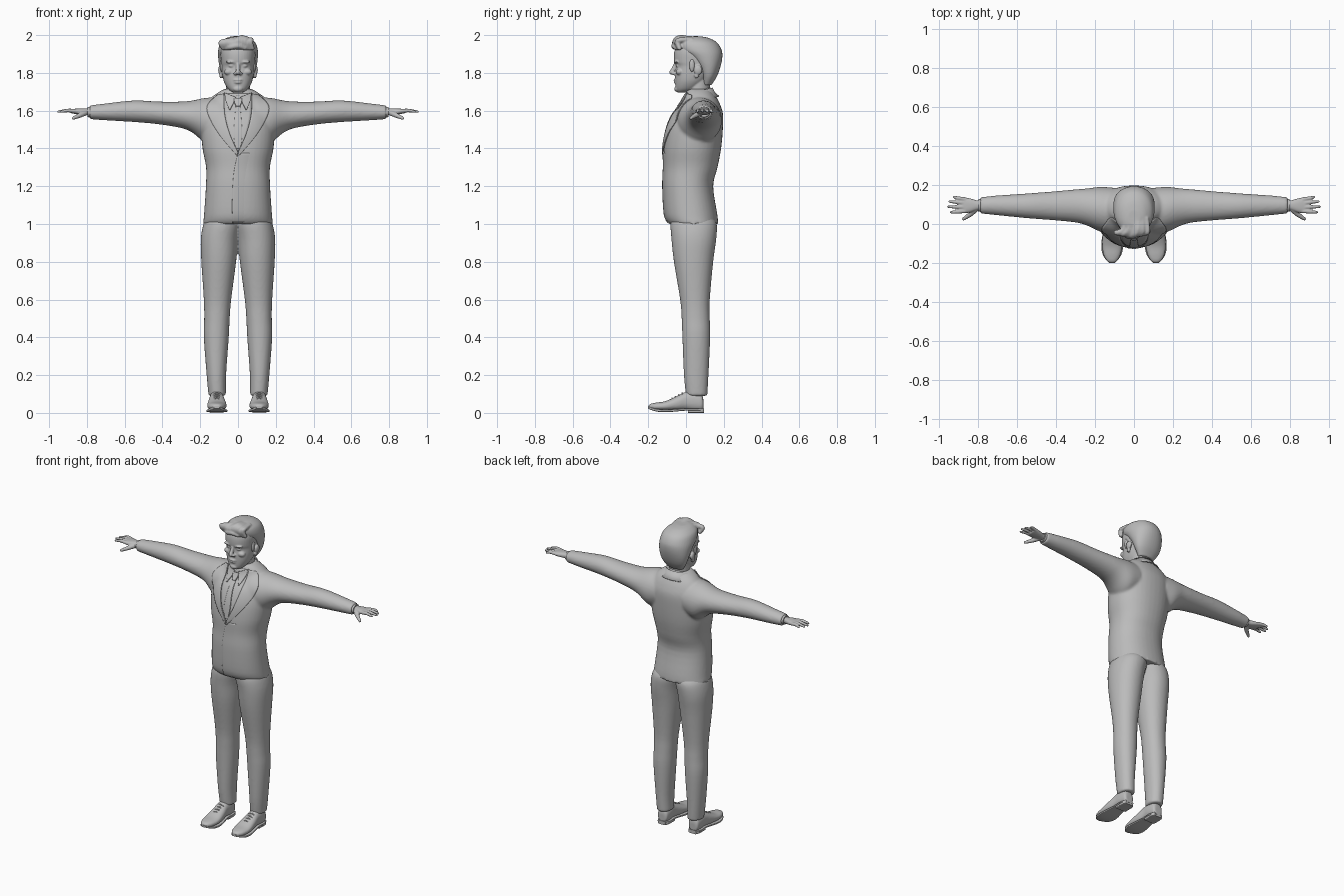
import bpy, bmesh, math, random
from mathutils import Vector, Matrix

if "Cube" in bpy.data.objects:
    bpy.data.objects.remove(bpy.data.objects["Cube"], do_unlink=True)
random.seed(4)

grey = bpy.data.materials.new("plain_grey")
grey.use_nodes = True
grey.diffuse_color = (0.5, 0.5, 0.5, 1)
grey.node_tree.nodes["Principled BSDF"].inputs["Base Color"].default_value = (0.5, 0.5, 0.5, 1)


def smooth_path(points, steps):
    """Resample a list of tuples with a Catmull-Rom spline."""
    pts = [Vector(p) for p in points]
    out = []
    for i in range(len(pts) - 1):
        a, b, c, d = pts[max(i - 1, 0)], pts[i], pts[i + 1], pts[min(i + 2, len(pts) - 1)]
        for s in range(steps):
            t = s / steps
            out.append(b + (c - a) * (t / 2) + (a * 2 - b * 5 + c * 4 - d) * (t * t / 2)
                       + (b * 3 - a - c * 3 + d) * (t ** 3 / 2))
    return out + [pts[-1]]


def loft(bm, axis, sections, power=2.0, sides=40):
    """Skin rounded sections (position, a low, a high, b low, b high) along an axis."""
    rings = []
    for t, a0, a1, b0, b1 in smooth_path(sections, 4):
        ring = []
        for k in range(sides):
            ang = math.tau * k / sides
            c, s = math.cos(ang), math.sin(ang)
            a = (a0 + a1) / 2 + (a1 - a0) / 2 * math.copysign(abs(c) ** (2 / power), c)
            b = (b0 + b1) / 2 + (b1 - b0) / 2 * math.copysign(abs(s) ** (2 / power), s)
            ring.append(bm.verts.new({"x": (t, a, b), "y": (a, t, b), "z": (a, b, t)}[axis]))
        rings.append(ring)
    faces = [bm.faces.new(rings[0]), bm.faces.new(rings[-1])]
    for lo, hi in zip(rings, rings[1:]):
        for k in range(sides):
            n = (k + 1) % sides
            faces.append(bm.faces.new((lo[k], lo[n], hi[n], hi[k])))
    bmesh.ops.recalc_face_normals(bm, faces=faces)


def upright(bm, sections, power=2.0):
    """Loft along z from (height, half width, front, back)."""
    loft(bm, "z", [(z, -h, h, f, b) for z, h, f, b in sections], power)


def blob(bm, centre, radii):
    bmesh.ops.create_icosphere(bm, subdivisions=3, radius=1,
                               matrix=Matrix.Translation(centre) @ Matrix.Diagonal((*radii, 1)))


def pair(bm, centre, radii):
    for side in (-1, 1):
        blob(bm, (centre[0] * side, centre[1], centre[2]), radii)


def chain(bm, points, steps=6):
    """Row of overlapping balls through (x, y, z, radius)."""
    for x, y, z, r in smooth_path(points, steps):
        blob(bm, (x, y, z), (r, r, r))


def finish(name, bm, voxel=0, relax=0, mirror=False, thick=0):
    mesh = bpy.data.meshes.new(name)
    bm.to_mesh(mesh)
    bm.free()
    mesh.materials.append(grey)
    for p in mesh.polygons:
        p.use_smooth = True
    mesh.set_sharp_from_angle(angle=math.radians(40))
    ob = bpy.data.objects.new(name, mesh)
    bpy.context.collection.objects.link(ob)
    if mirror:
        ob.modifiers.new("mirror", "MIRROR").use_mirror_merge = False
    if voxel:
        m = ob.modifiers.new("fuse", "REMESH")
        m.mode, m.voxel_size, m.use_smooth_shade = "VOXEL", voxel, True
        m = ob.modifiers.new("relax", "SMOOTH")
        m.factor, m.iterations = 0.5, relax
    if thick:
        m = ob.modifiers.new("thickness", "SOLIDIFY")
        m.thickness, m.offset = thick, 0
    return ob


# Jacket: torso and sleeves fused
bm = bmesh.new()
upright(bm, [(1.0, .185, -.09, .17), (1.05, .18, -.114, .166), (1.2, .17, -.122, .144),
             (1.3, .169, -.118, .167), (1.4, .188, -.117, .186), (1.5, .195, -.102, .195),
             (1.58, .19, -.07, .196), (1.63, .17, -.027, .182), (1.67, .14, -.005, .162),
             (1.7, .1, 0, .14), (1.715, .07, .01, .13)], 2.2)
for side in (-1, 1):
    sleeve = [(.1, -.05, .185, 1.44, 1.67), (.17, -.04, .19, 1.43, 1.668), (.24, -.008, .182, 1.483, 1.654),
              (.3, .008, .177, 1.508, 1.648), (.42, .02, .166, 1.528, 1.648), (.55, .03, .156, 1.54, 1.654),
              (.7, .045, .146, 1.549, 1.638), (.785, .053, .137, 1.555, 1.628)]
    loft(bm, "x", [(s[0] * side, *s[1:]) for s in sleeve])
jacket = finish("jacket", bm, .008, 5)

# Trousers: two legs fused at the hips
bm = bmesh.new()
loft(bm, "z", [(.09, .064, .156, 0, .113), (.2, .063, .166, -.011, .119), (.4, .049, .181, -.019, .128),
               (.5, .044, .179, -.023, .126), (.6, .036, .181, -.031, .126), (.8, .01, .194, -.064, .144),
               (.92, -.002, .197, -.077, .16), (1.0, -.02, .183, -.082, .163), (1.04, -.02, .16, -.07, .14)], 2.1)
finish("trousers", bm, .008, 4, mirror=True)

# Shoes: upper, sole with heel, and laces
bm = bmesh.new()
loft(bm, "y", [(.092, .09, .135, .02, .07), (.082, .078, .147, .01, .1), (.04, .073, .151, .01, .115),
               (0, .073, .152, .015, .112), (-.05, .065, .159, .012, .088), (-.11, .06, .163, .012, .062),
               (-.16, .07, .155, .014, .054), (-.188, .086, .139, .02, .048), (-.198, .1, .125, .028, .04)], 2.3)
finish("shoe_uppers", bm, .005, 3, mirror=True)
bm = bmesh.new()
loft(bm, "y", [(.095, .085, .14, .012, .024), (.06, .07, .154, .012, .024), (0, .072, .153, .012, .024),
               (-.1, .056, .167, .004, .018), (-.16, .066, .159, .008, .022), (-.2, .098, .127, .022, .034)], 6)
loft(bm, "y", [(.094, .085, .14, 0, .02), (.07, .074, .15, 0, .02), (.01, .074, .15, 0, .02)], 6)
finish("shoe_soles", bm, mirror=True)
bm = bmesh.new()
for k in range(4):
    y, z = -.02 - .018 * k, .103 - .009 * k
    chain(bm, [(.093, y, z - .006, .004), (.112, y, z + .001, .004), (.131, y, z - .006, .004)])
finish("shoe_laces", bm, mirror=True)

# Hands with fingers and thumb, and shirt cuffs
bm = bmesh.new()
loft(bm, "x", [(.76, .075, .118, 1.575, 1.613), (.8, .072, .12, 1.576, 1.612), (.835, .06, .13, 1.578, 1.612),
               (.865, .056, .136, 1.583, 1.61), (.885, .062, .132, 1.587, 1.607)], 2.4)
for tip_x, tip_y, root_y in ((.92, .138, .126), (.943, .115, .107), (.95, .088, .086), (.935, .06, .066)):
    chain(bm, [(.865, root_y, 1.598, .011), (.9, (root_y + tip_y) / 2, 1.601, .0098), (tip_x, tip_y, 1.595, .007)], 9)
chain(bm, [(.81, .075, 1.588, .015), (.84, .048, 1.574, .0125), (.872, .026, 1.56, .0085)], 9)
finish("hands", bm, .004, 2, mirror=True)
bm = bmesh.new()
loft(bm, "x", [(.77, .06, .13, 1.562, 1.622), (.797, .064, .126, 1.566, 1.62)])
finish("shirt_cuffs", bm, mirror=True)

# Head: skull, neck, face features and ears fused
bm = bmesh.new()
upright(bm, [(1.697, .028, -.046, .01), (1.715, .052, -.054, .06), (1.75, .073, -.057, .1),
             (1.79, .083, -.058, .13), (1.835, .088, -.054, .155), (1.86, .09, -.063, .165),
             (1.91, .092, -.062, .168), (1.95, .08, -.045, .15), (1.975, .05, -.01, .11)], 2.25)
upright(bm, [(1.6, .072, 0, .13), (1.68, .064, .005, .125), (1.78, .062, .01, .13)])
chain(bm, [(0, -.054, 1.85, .01), (0, -.064, 1.825, .011), (0, -.076, 1.803, .0125)])
pair(bm, (.013, -.064, 1.797), (.011, .013, .009))
pair(bm, (.036, -.05, 1.858), (.03, .014, .008))
pair(bm, (.034, -.04, 1.837), (.017, .015, .009))
pair(bm, (.048, -.034, 1.805), (.026, .02, .018))
blob(bm, (0, -.055, 1.762), (.025, .012, .006))
blob(bm, (0, -.054, 1.75), (.021, .012, .007))
blob(bm, (0, -.046, 1.715), (.026, .016, .016))
pair(bm, (.094, .064, 1.815), (.011, .022, .026))
pair(bm, (.09, .056, 1.787), (.009, .013, .016))
finish("head", bm, .0042, 2)

# Hair: close cap, sideburns and a swept quiff made of locks
bm = bmesh.new()
upright(bm, [(1.735, .055, .085, .135), (1.78, .083, .078, .163), (1.83, .098, .055, .182),
             (1.88, .105, .01, .192), (1.92, .105, -.04, .189), (1.96, .092, -.052, .165),
             (1.985, .06, -.035, .12), (1.994, .03, -.005, .07)], 2.15)
pair(bm, (.086, .032, 1.84), (.01, .015, .036))
for k in range(11):
    x = -.078 + .0155 * k
    lift = random.uniform(0, .012)
    drop = .2 * abs(x)
    chain(bm, [(x, -.05 + drop, 1.93, .011), (x - .012, -.06 + drop, 1.957 + lift, .014),
               (x * .8 + .008, -.03, 1.978 + lift - drop * .7, .014), (x * .7 + .012, .03, 1.984 - drop * .5, .01)], 7)
chain(bm, [(.035, -.052, 1.93, .01), (.0, -.064, 1.943, .014), (-.035, -.06, 1.937, .014), (-.062, -.04, 1.93, .01)])
finish("hair", bm, .005, 2)

bpy.context.view_layer.update()
jacket_surface = jacket.evaluated_get(bpy.context.evaluated_depsgraph_get())


def panel(name, left, right, lift_left, lift_right, mirror=False, thick=.005):
    """Cloth panel between two front edges (x, z), laid on the chest."""
    bm = bmesh.new()
    rows, cols = [], 10
    for a, b in zip(smooth_path([(x, 0, z) for x, z in left], 8), smooth_path([(x, 0, z) for x, z in right], 8)):
        row = []
        for k in range(cols + 1):
            p = a.lerp(b, k / cols)
            hit, spot, _, _ = jacket_surface.ray_cast(Vector((p.x, -1, p.z)), Vector((0, 1, 0)))
            if not hit:
                spot = jacket_surface.closest_point_on_mesh(Vector((p.x, .05, p.z)))[1]
            lift = lift_left + (lift_right - lift_left) * k / cols
            row.append(bm.verts.new((spot.x, spot.y - lift, spot.z)))
        rows.append(row)
    for lo, hi in zip(rows, rows[1:]):
        for k in range(cols):
            bm.faces.new((lo[k], lo[k + 1], hi[k + 1], hi[k]))
    finish(name, bm, mirror=mirror, thick=thick)


def flip(edge):
    return [(-x, z) for x, z in edge]


# Shirt front, tie, collar points, lapels and the overlapping jacket front
opening = [(.075, 1.69), (.07, 1.58), (.045, 1.48), (.002, 1.385)]
panel("shirt_front", flip(opening), opening, .001, .001, thick=.003)
tie_edge = [(.011, 1.63), (.018, 1.55), (.022, 1.47), (.012, 1.4)]
panel("tie", flip(tie_edge), tie_edge, .005, .005)
knot_edge = [(.02, 1.665), (.019, 1.645), (.011, 1.622)]
panel("tie_knot", flip(knot_edge), knot_edge, .01, .01, thick=.01)
panel("shirt_collar_points", [(.012, 1.672), (.024, 1.64), (.042, 1.605)],
      [(.07, 1.695), (.066, 1.655), (.046, 1.605)], .01, .008, mirror=True)
panel("lapels", opening, [(.11, 1.682), (.165, 1.612), (.11, 1.49), (.004, 1.36)], .008, .004, mirror=True)
front_edge = [(0, 1.375), (-.022, 1.27), (-.03, 1.15), (-.03, 1.008)]
panel("jacket_front_overlap", front_edge, [(x + .1, z) for x, z in front_edge], .003, -.006)


def band(name, centre, rx, ry, height, flare, start, end, tilt):
    """Collar band around the neck, tilted up at the back."""
    bm = bmesh.new()
    turn = Matrix.Translation(centre) @ Matrix.Rotation(math.radians(tilt), 4, "X")
    last = None
    for k in range(41):
        ang = math.radians(start + (end - start) * k / 40)
        c, s = math.cos(ang), math.sin(ang)
        pair_now = [bm.verts.new(turn @ Vector(((rx + f) * c, (ry + f) * s, h)))
                    for f, h in ((flare, -height), (flare * .3, -height * .3), (0, height * .5))]
        if last:
            for j in (0, 1):
                bm.faces.new((last[j], pair_now[j], pair_now[j + 1], last[j + 1]))
        last = pair_now
    finish(name, bm, thick=.006)


band("shirt_collar", (0, .064, 1.69), .07, .068, .025, .006, -85, 265, 17)
band("jacket_collar", (0, .068, 1.685), .082, .076, .035, .024, -28, 208, 14)
